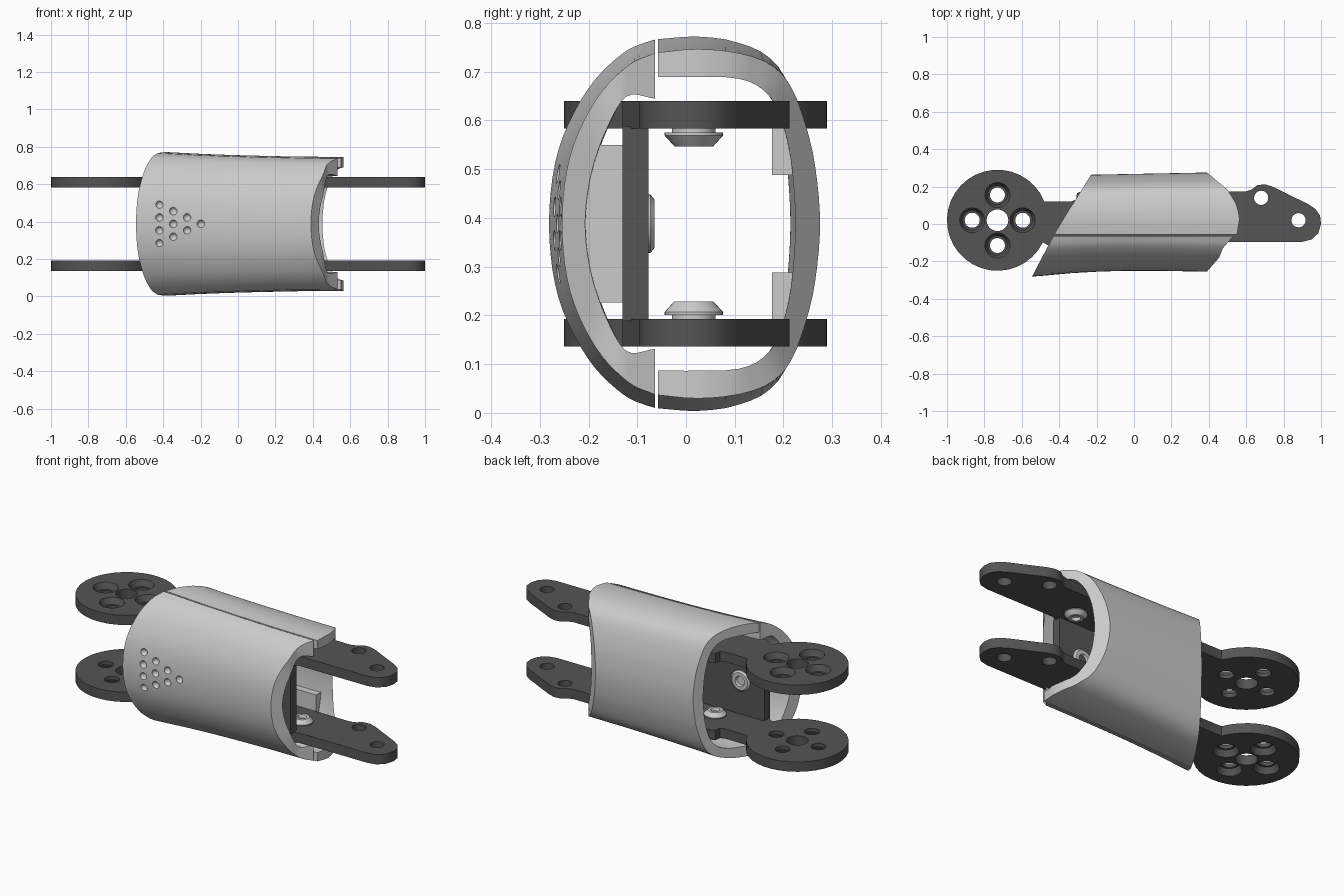
import bpy, bmesh, math
from mathutils import Vector, Matrix

if "Cube" in bpy.data.objects:
    bpy.data.objects.remove(bpy.data.objects["Cube"])

MID = 0.388          # height of the horizontal symmetry plane; every part is built around it

dark = bpy.data.materials.new("dark_metal")
dark.diffuse_color = (0.09, 0.09, 0.09, 1)
dark.use_nodes = True
dark.node_tree.nodes["Principled BSDF"].inputs["Base Color"].default_value = dark.diffuse_color


def finish(bm, name, mat=None, mirror=False, cutter=None, smooth=True):
    bmesh.ops.recalc_face_normals(bm, faces=bm.faces)
    me = bpy.data.meshes.new(name)
    bm.to_mesh(me)
    bm.free()
    ob = bpy.data.objects.new(name, me)
    bpy.context.collection.objects.link(ob)
    ob.location.z = MID
    if mat:
        me.materials.append(mat)
    bpy.context.view_layer.update()
    bpy.ops.object.select_all(action='DESELECT')
    ob.select_set(True)
    bpy.context.view_layer.objects.active = ob
    if cutter:
        m = ob.modifiers.new("cut", 'BOOLEAN')
        m.operation, m.solver, m.object = 'DIFFERENCE', 'EXACT', cutter
        bpy.ops.object.modifier_apply(modifier="cut")
        bpy.data.objects.remove(cutter)
    if mirror:
        m = ob.modifiers.new("mirror", 'MIRROR')
        m.use_axis = (False, False, True)
    if smooth:
        bpy.ops.object.shade_smooth_by_angle(angle=math.radians(32))
    return ob


def lathe(bm, prof, at, axis='Z', n=32):
    """Closed solid of revolution from (radius, height) pairs."""
    rot = Matrix.Rotation(-math.pi / 2, 3, 'X') if axis == 'Y' else Matrix.Identity(3)
    rings = [[bm.verts.new(Vector(at) + rot @ Vector((r * math.cos(2 * math.pi * k / n),
              r * math.sin(2 * math.pi * k / n), h))) for k in range(n)] for r, h in prof]
    for a, b in zip(rings, rings[1:]):
        for k in range(n):
            bm.faces.new((a[k], a[(k + 1) % n], b[(k + 1) % n], b[k]))
    bm.faces.new(rings[0])
    bm.faces.new(rings[-1])


def box(bm, lo, hi):
    lo, hi = Vector(lo), Vector(hi)
    bmesh.ops.create_cube(bm, size=1, matrix=Matrix.Translation((lo + hi) / 2)
                          @ Matrix.Diagonal((*(hi - lo), 1)))


def interp(table, v):
    if v <= table[0][0]:
        return table[0][1]
    for (a, fa), (b, fb) in zip(table, table[1:]):
        if v <= b:
            return fa + (fb - fa) * (v - a) / (b - a)
    return table[-1][1]


def spline(pts, n):
    """Catmull-Rom curve resampled to n + 1 points of even parameter."""
    p = [Vector(q) for q in pts]
    p = [2 * p[0] - p[1]] + p + [2 * p[-1] - p[-2]]
    out = []
    for i in range(n + 1):
        u = i / n * (len(p) - 3)
        k = min(int(u), len(p) - 4)
        t = u - k
        a, b, c, d = p[k:k + 4]
        out.append(0.5 * (2 * b + (c - a) * t + (2 * a - 5 * b + 4 * c - d) * t ** 2
                          + (3 * b - a - 3 * c + d) * t ** 3))
    return out


# shell flare along the length
FZ = [(-0.55, 1.085), (-0.4, 1.07), (-0.2, 1.04), (0, 1.02), (0.3, 1.0), (0.55, 0.995)]
FY = [(-0.55, 1.11), (-0.42, 1.06), (-0.3, 1.02), (-0.1, 0.985), (0.1, 0.98), (0.4, 1.0)]
FB = [(-0.3, 0.97), (0.4, 1.02)]


def flare(x, y, z):
    def soft(t):
        return sum(interp(t, x + d) for d in (-0.06, -0.03, 0, 0.03, 0.06)) / 5
    return (x, y * (soft(FY) if y < -0.07 else soft(FB) if y > 0.1 else 1), z * soft(FZ))


def shell(name, outer, inner, left, right, cutter=None, n=40, steps=24):
    def full(half):                       # (y, z) half profile, mirrored below the mid plane
        return [(y, -z) for y, z in half[:-1]] + [(y, z) for y, z in reversed(half)]
    loop = spline(full(outer), n) + spline(full(inner), n)[::-1]
    bm = bmesh.new()
    rows = []
    for s in range(steps + 1):
        t = s / steps
        rows.append([bm.verts.new(flare((1 - t) * interp(left, y) + t * interp(right, y), y, z))
                     for y, z in loop])
    m = len(loop)
    for a, b in zip(rows, rows[1:]):
        for i in range(m):
            bm.faces.new((a[i], a[(i + 1) % m], b[(i + 1) % m], b[i]))
    for r in (rows[0], rows[-1]):
        for i in range(n):
            bm.faces.new((r[i], r[i + 1], r[m - 2 - i], r[m - 1 - i]))
    return finish(bm, name, cutter=cutter)


# dimple triangle pressed into the front shell
bm = bmesh.new()
for c in range(4):
    for r in range(4 - c):
        x, z = -0.42 + 0.074 * c, (r - (3 - c) / 2) * 0.069
        y = flare(x, -0.255 + 0.45 * z * z, 0)[1]
        bmesh.ops.create_uvsphere(bm, u_segments=16, v_segments=10, radius=0.021,
                                  matrix=Matrix.Translation((x, y - 0.003, z)))
dimples = finish(bm, "dimple_cutter")
dimples.hide_render = True

# front and back cover shells
shell("front_shell",
      [(-0.064, 0.352), (-0.12, 0.325), (-0.185, 0.255), (-0.238, 0.14), (-0.255, 0)],
      [(-0.064, 0.258), (-0.122, 0.262), (-0.165, 0.19), (-0.195, 0.1), (-0.207, 0)],
      [(-0.255, -0.545), (-0.06, -0.43)],
      [(-0.255, 0.39), (-0.18, 0.455), (-0.13, 0.475), (-0.06, 0.535)], dimples)
shell("back_shell",
      [(-0.057, 0.353), (0.02, 0.36), (0.1, 0.353), (0.17, 0.328), (0.215, 0.275),
       (0.25, 0.17), (0.265, 0.08), (0.27, 0)],
      [(-0.057, 0.302), (0.02, 0.303), (0.1, 0.3), (0.15, 0.28), (0.185, 0.235),
       (0.208, 0.15), (0.217, 0.07), (0.22, 0)],
      [(-0.06, -0.43), (0.27, -0.23)],
      [(-0.06, 0.55), (0.03, 0.565), (0.1, 0.55), (0.18, 0.5), (0.27, 0.39)])

# side plates: round hub, arm and tapered tip
hub = (-0.73, 0.02)
outline = [(hub[0] + 0.27 * math.cos(math.radians(a)), hub[1] + 0.27 * math.sin(math.radians(a)))
           for a in [22 + i * 312 / 30 for i in range(31)]]
outline += [(-0.43, -0.13), (0.4, -0.13), (0.46, -0.095), (0.9, -0.095), (0.95, -0.083),
            (0.985, -0.05), (1.0, 0), (0.995, 0.045), (0.97, 0.08), (0.93, 0.107), (0.74, 0.2),
            (0.7, 0.212), (0.66, 0.208), (0.63, 0.185), (0.6, 0.175), (-0.28, 0.175),
            (-0.305, 0.165), (-0.31, 0.13), (-0.34, 0.12)]
Z0, Z1 = 0.195, 0.252
bm = bmesh.new()
for dx, dy in ((0.135, 0), (-0.135, 0), (0, 0.135), (0, -0.135)):
    lathe(bm, [(0.04, Z0 - 0.02), (0.04, Z0 + 0.022), (0.052, Z0 + 0.022), (0.067, Z1),
               (0.067, Z1 + 0.02)], (hub[0] + dx, hub[1] + dy, 0))
for x, y, r in ((*hub, 0.058), (0.68, 0.14, 0.038), (0.88, 0.02, 0.038)):
    lathe(bm, [(r, Z0 - 0.02), (r, Z1 + 0.02)], (x, y, 0))
holes = finish(bm, "hole_cutter")
holes.hide_render = True
bm = bmesh.new()
face = bm.faces.new([bm.verts.new((x, y, Z0)) for x, y in outline])
ext = bmesh.ops.extrude_face_region(bm, geom=[face], use_keep_orig=True)
for v in ext["geom"]:
    if isinstance(v, bmesh.types.BMVert):
        v.co.z = Z1
finish(bm, "side_plates", dark, mirror=True, cutter=holes)

# web joining the two plates
bm = bmesh.new()
box(bm, (-0.45, -0.13, -0.2), (0.43, -0.077, 0.2))
finish(bm, "web_plate", dark, smooth=False)

# spacer pad between web and front shell
bm = bmesh.new()
box(bm, (-0.35, -0.22, -0.162), (0.33, -0.13, 0.162))
finish(bm, "front_spacer", smooth=False)

# ribs of the back shell resting on the plate edges
bm = bmesh.new()
box(bm, (-0.2, 0.176, 0.1), (0.38, 0.235, 0.197))
box(bm, (-0.2, 0.176, 0.19), (0.38, 0.215, 0.25))
finish(bm, "back_ribs", mirror=True, smooth=False)

# screws under the plates
bm = bmesh.new()
for x in (-0.2, 0.4):
    lathe(bm, [(0.045, 0.2), (0.045, 0.187), (0.06, 0.187), (0.06, 0.181), (0.04, 0.159),
               (0.025, 0.159), (0.02, 0.175)], (x, 0.016, 0))
finish(bm, "plate_screws", mirror=True)

# ring screws on the web
bm = bmesh.new()
for x in (-0.3, 0.28):
    lathe(bm, [(0.06, -0.01), (0.06, 0.004), (0.05, 0.012), (0.03, 0.012), (0.025, 0.0)],
          (x, -0.077, 0), 'Y')
finish(bm, "web_screws")
